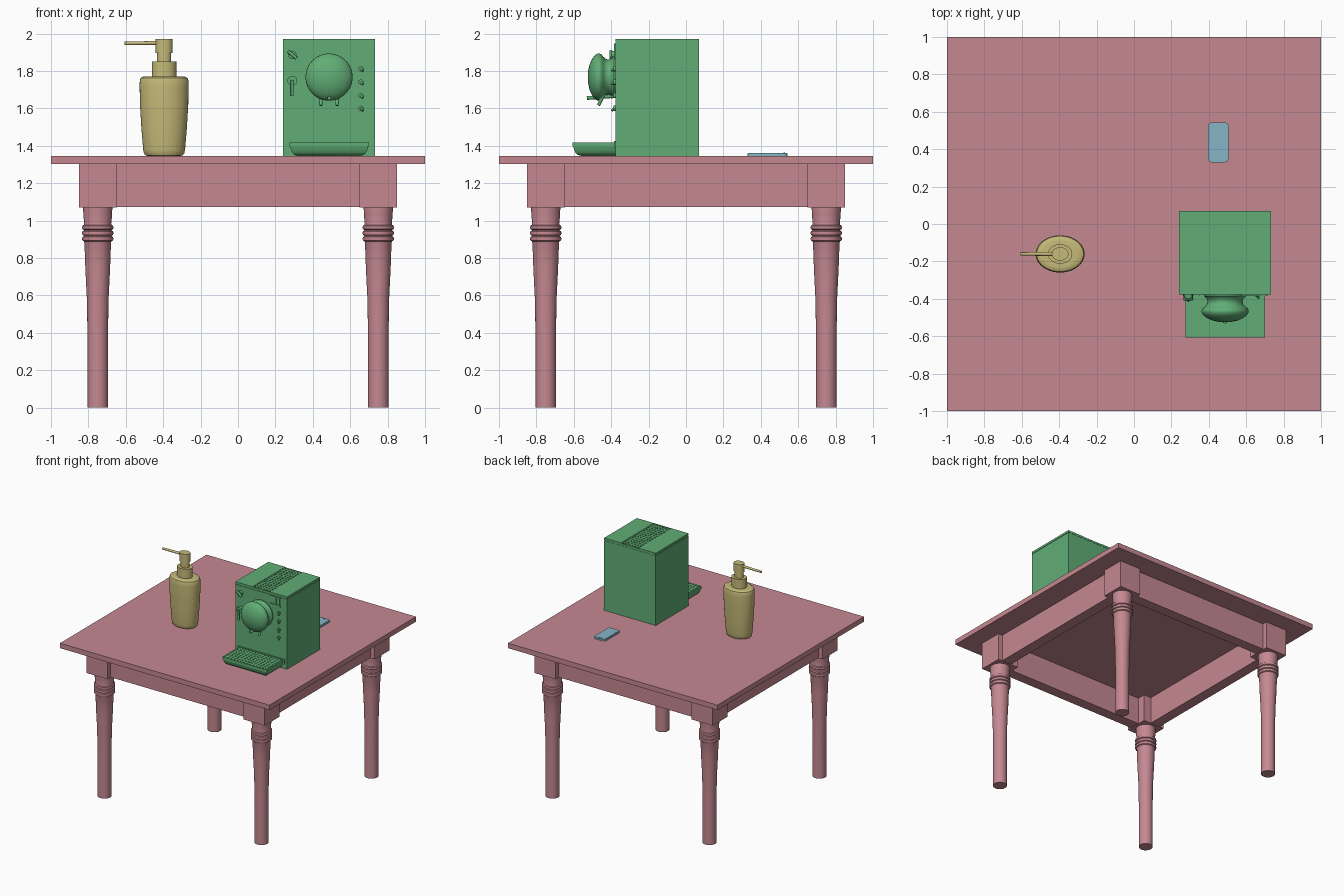
import bpy, bmesh, math
from mathutils import Matrix, Vector

if "Cube" in bpy.data.objects:
    bpy.data.objects.remove(bpy.data.objects["Cube"], do_unlink=True)


def material(name, rgb):
    m = bpy.data.materials.new(name)
    m.use_nodes = True
    m.diffuse_color = (*rgb, 1)
    m.node_tree.nodes["Principled BSDF"].inputs["Base Color"].default_value = (*rgb, 1)
    return m


PINK = material("dusty pink", (0.56, 0.25, 0.285))
GREEN = material("leaf green", (0.12, 0.42, 0.18))
YELLOW = material("soft yellow", (0.56, 0.49, 0.19))
BLUE = material("sky blue", (0.24, 0.46, 0.57))


def finish(name, bm, mat, smooth=False):
    bmesh.ops.recalc_face_normals(bm, faces=bm.faces)
    me = bpy.data.meshes.new(name)
    bm.to_mesh(me)
    bm.free()
    me.materials.append(mat)
    ob = bpy.data.objects.new(name, me)
    bpy.context.collection.objects.link(ob)
    if smooth:
        bpy.ops.object.select_all(action='DESELECT')
        ob.select_set(True)
        bpy.context.view_layer.objects.active = ob
        bpy.ops.object.shade_smooth_by_angle(angle=math.radians(35))
    return ob


def box(name, x, y, z, mat, bevel=0):
    bm = bmesh.new()
    bmesh.ops.create_cube(bm, size=1)
    for v in bm.verts:
        v.co = [lo + (c + 0.5) * (hi - lo) for c, (lo, hi) in zip(v.co, (x, y, z))]
    if bevel:
        bmesh.ops.bevel(bm, geom=bm.edges[:], offset=bevel, segments=2, affect='EDGES', profile=0.5)
    return finish(name, bm, mat)


def lathe(name, profile, place, mat, squash=1, n=40):
    """Spin (radius, height) points about z, then move with a matrix."""
    bm = bmesh.new()
    rings = [[bm.verts.new((r * math.cos(t * math.tau / n), squash * r * math.sin(t * math.tau / n), h))
              for t in range(n)] for r, h in profile]
    for a, b in zip(rings, rings[1:]):
        for i in range(n):
            j = (i + 1) % n
            bm.faces.new((a[i], a[j], b[j], b[i]))
    bm.faces.new(rings[0])
    bm.faces.new(rings[-1])
    bm.transform(place)
    return finish(name, bm, mat, True)


def rod(name, a, b, r, mat, r2=None, n=16):
    a, b = Vector(a), Vector(b)
    turn = (b - a).to_track_quat('Z', 'Y').to_matrix().to_4x4()
    return lathe(name, [(r, 0), (r2 or r, (b - a).length)], Matrix.Translation(a) @ turn, mat, n=n)


def perforated(name, x, y, z, cols, rows, r, depth, mat):
    """Flat sheet with a grid of sunken round holes."""
    bm = bmesh.new()
    dx, dy = (x[1] - x[0]) / cols, (y[1] - y[0]) / rows
    square = [(1, 0), (1, 1), (0, 1), (-1, 1), (-1, 0), (-1, -1), (0, -1), (1, -1)]
    for i in range(cols):
        for j in range(rows):
            cx, cy = x[0] + (i + 0.5) * dx, y[0] + (j + 0.5) * dy
            out = [bm.verts.new((cx + a * dx / 2, cy + b * dy / 2, z)) for a, b in square]
            rim, low = [[bm.verts.new((cx + r * math.cos(k * math.pi / 4),
                                       cy + r * math.sin(k * math.pi / 4), h))
                         for k in range(8)] for h in (z, z - depth)]
            for k in range(8):
                m = (k + 1) % 8
                bm.faces.new((out[k], out[m], rim[m], rim[k]))
                bm.faces.new((rim[k], rim[m], low[m], low[k]))
            bm.faces.new(low)
    bmesh.ops.remove_doubles(bm, verts=bm.verts, dist=1e-5)
    return finish(name, bm, mat)


def rounded_slab(name, x, y, z, r, mat):
    bm = bmesh.new()
    pts = []
    for cx, cy, s in ((x[1] - r, y[1] - r, 0), (x[0] + r, y[1] - r, 1),
                      (x[0] + r, y[0] + r, 2), (x[1] - r, y[0] + r, 3)):
        for k in range(7):
            t = (s + k / 6) * math.pi / 2
            pts.append(bm.verts.new((cx + r * math.cos(t), cy + r * math.sin(t), z[0])))
    f = bm.faces.new(pts)
    up = bmesh.ops.extrude_face_region(bm, geom=[f])
    for v in up["geom"]:
        if isinstance(v, bmesh.types.BMVert):
            v.co.z = z[1]
    return finish(name, bm, mat, True)


# Table
TOP = 1.345
box("table_top", (-1, 1), (-1, 1), (1.302, TOP), PINK)
leg = [(0.055, 0), (0.055, 0.4), (0.058, 0.58), (0.066, 0.74), (0.071, 0.88)]
for zc in (0.903, 0.933, 0.963):
    leg += [(0.074, zc - 0.014), (0.082, zc - 0.009), (0.084, zc), (0.082, zc + 0.009), (0.074, zc + 0.014)]
leg += [(0.072, 0.985), (0.077, 1.03), (0.078, 1.07)]
for sx, xn in ((-1, "right"), (1, "left")):
    for sy, yn in ((-1, "front"), (1, "back")):
        c = Vector((0.75 * sx, 0.75 * sy, 0))
        lathe(f"{yn}_{xn}_leg", leg, Matrix.Translation(c), PINK)
        box(f"{yn}_{xn}_corner_block", (c.x - 0.1, c.x + 0.1), (c.y - 0.1, c.y + 0.1), (1.07, 1.302), PINK)
for s, a, b in ((-1, "front", "right"), (1, "back", "left")):
    span = sorted((0.72 * s, 0.81 * s))
    box(f"{a}_apron", (-0.65, 0.65), span, (1.072, 1.302), PINK)
    box(f"{b}_apron", span, (-0.65, 0.65), (1.072, 1.302), PINK)

# Soap dispenser
at = Matrix.Translation((-0.395, -0.16, 0))
lathe("soap_bottle", [(0.085, TOP), (0.1, 1.349), (0.108, 1.36), (0.112, 1.38), (0.122, 1.5), (0.129, 1.62),
                      (0.131, 1.72), (0.13, 1.75), (0.125, 1.762), (0.112, 1.769), (0.09, 1.77)], at, YELLOW, 0.76)
lathe("soap_collar", [(0.065, 1.768), (0.065, 1.85)], at, YELLOW, 0.8)
lathe("pump_neck", [(0.038, 1.85), (0.038, 1.9)], at, YELLOW, 0.8)
lathe("pump_head", [(0.045, 1.897), (0.045, 1.97)], at, YELLOW, 0.8)
rod("pump_spout", (-0.4, -0.16, 1.95), (-0.607, -0.16, 1.947), 0.011, YELLOW, 0.009)

# Coffee machine housing
X0, X1, F, B = 0.24, 0.733, -0.378, 0.07
box("machine_base", (X0, X1), (F, B), (TOP, 1.55), GREEN)
box("machine_body", (X0, X1), (F, B), (1.55, 1.948), GREEN)
box("lid_seam", (X0 + 0.004, X1 - 0.004), (F + 0.004, B - 0.002), (1.948, 1.952), GREEN)
box("lid_left_panel", (0.572, X1), (F + 0.006, B), (1.952, 1.97), GREEN)
box("lid_right_panel", (X0, 0.402), (F + 0.006, B), (1.952, 1.97), GREEN)
box("lid_front_lip", (X0, X1), (F, F + 0.006), (1.952, 1.97), GREEN)
box("lid_vent_base", (0.402, 0.572), (F + 0.006, B), (1.952, 1.958), GREEN)
perforated("lid_vent", (0.402, 0.572), (F + 0.006, B), 1.967, 6, 14, 0.008, 0.008, GREEN)
box("lid_vent_back", (0.402, 0.572), (B - 0.003, B), (1.952, 1.9665), GREEN)

# Brewing head, spun about an axis facing forward
forward = Matrix.Translation((0.487, F, 1.767)) @ Matrix.Rotation(math.pi / 2, 4, 'X')
lathe("brewing_head", [(0.112, -0.002), (0.112, 0.008), (0.1, 0.018), (0.094, 0.035), (0.096, 0.05),
                       (0.108, 0.064), (0.12, 0.072), (0.126, 0.084), (0.125, 0.096), (0.116, 0.11),
                       (0.098, 0.124), (0.07, 0.137), (0.035, 0.145), (0.008, 0.147)], forward, GREEN, n=56)
for x, side in ((0.443, "right"), (0.53, "left")):
    rod(f"{side}_coffee_spout", (x, -0.44, 1.68), (x, -0.468, 1.615), 0.012, GREEN, 0.008)
rod("head_handle", (0.487, -0.39, 1.665), (0.487, -0.53, 1.655), 0.01, GREEN)

# Front controls
def knob(name, x, z, r, d):
    rod(name, (x, F + 0.001, z), (x, F - d, z), r, GREEN, n=24)


knob("upper_knob", 0.29, 1.885, 0.022, 0.02)
rod("upper_knob_grip", (0.268, F - 0.022, 1.905), (0.312, F - 0.022, 1.868), 0.009, GREEN)
knob("steam_joint", 0.29, 1.747, 0.026, 0.025)
rod("steam_wand", (0.29, F - 0.026, 1.752), (0.29, F - 0.03, 1.665), 0.008, GREEN)
for i, z in enumerate((1.812, 1.74, 1.668, 1.6)):
    knob(f"button_{i + 1}", 0.657, z, 0.014, 0.01)
    rod(f"button_{i + 1}_toggle", (0.657, F - 0.008, z), (0.667, F - 0.018, z - 0.012), 0.006, GREEN)
box("gauge_top_bar", (0.572, 0.672), (F - 0.008, F), (1.937, 1.946), GREEN)
box("gauge_bottom_bar", (0.572, 0.672), (F - 0.008, F), (1.866, 1.878), GREEN)
for x in (0.625, 0.658):
    box("gauge_post", (x, x + 0.007), (F - 0.008, F), (1.878, 1.937), GREEN)

# Drip tray with rounded underside, rim and perforated grate
box("tray_surround", (0.262, 0.714), (F - 0.006, F), (1.385, 1.425), GREEN)
bm = bmesh.new()
loops = []
for inset, z in ((0.05, TOP), (0.03, 1.35), (0.016, 1.362), (0.008, 1.38), (0.004, 1.395), (0, 1.396), (0, 1.418)):
    x0, x1, y0 = 0.275 + inset, 0.7 - inset, -0.607 + inset
    loops.append([bm.verts.new(p) for p in ((x0, F, z), (x0, y0, z), (x1, y0, z), (x1, F, z))])
for a, b in zip(loops, loops[1:]):
    for i in range(4):
        j = (i + 1) % 4
        bm.faces.new((a[i], a[j], b[j], b[i]))
bm.faces.new(loops[0])
finish("drip_tray", bm, GREEN, True)
perforated("tray_grate", (0.275, 0.7), (-0.607, F), 1.418, 14, 8, 0.007, 0.008, GREEN)

# Phone
rounded_slab("phone_body", (0.396, 0.505), (0.33, 0.543), (TOP, 1.359), 0.02, BLUE)
rounded_slab("phone_screen", (0.401, 0.5), (0.335, 0.538), (1.359, 1.361), 0.016, BLUE)
rounded_slab("phone_speaker", (0.437, 0.464), (0.522, 0.528), (1.361, 1.363), 0.0029, BLUE)
